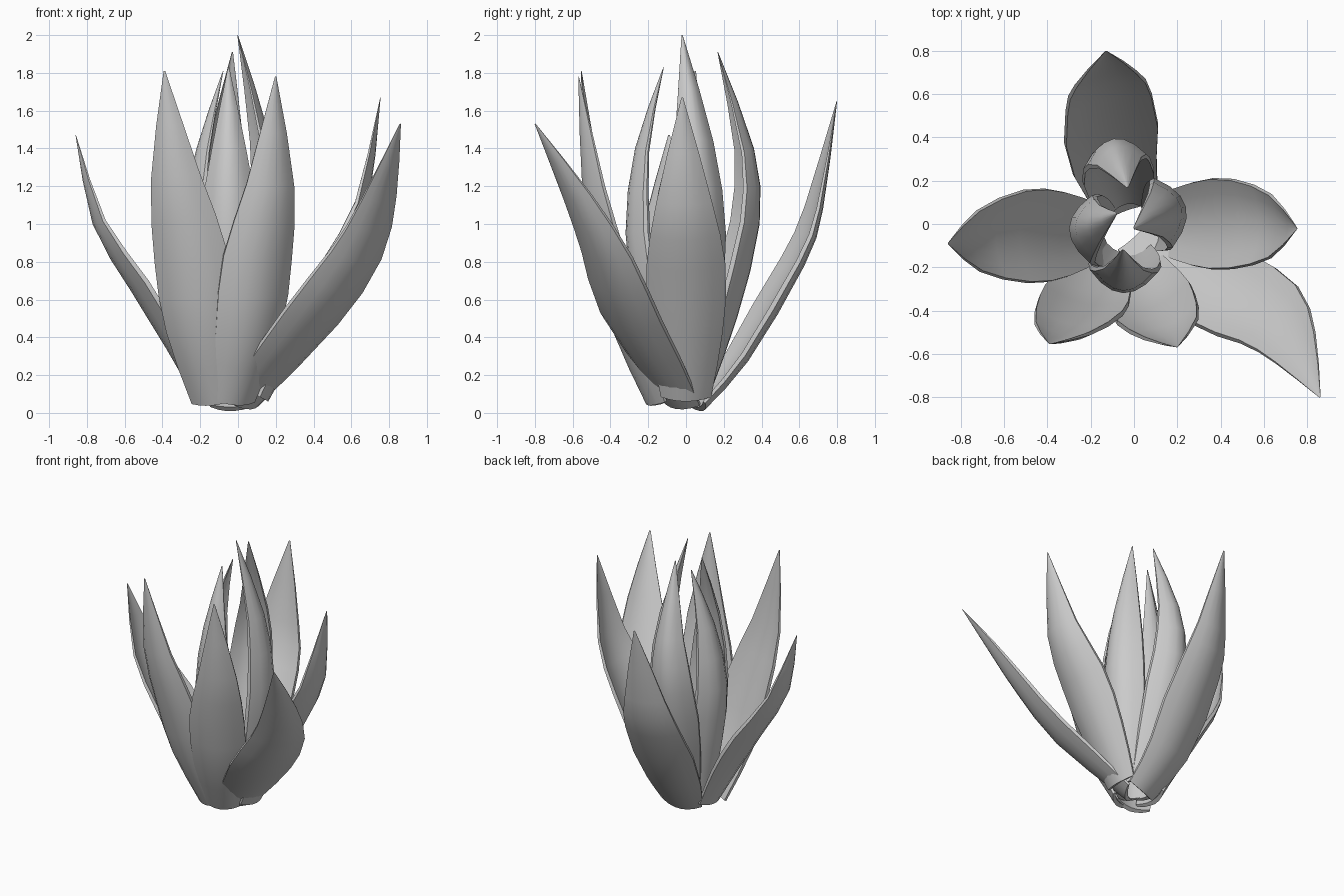
import bpy, math
from mathutils import Vector

if "Cube" in bpy.data.objects:
    bpy.data.objects.remove(bpy.data.objects["Cube"])

SUB = 2        # rings per spine span
COLS = 6       # strips across a leaf


def spline(pts):
    """Catmull-Rom points through the leaf's outer midline."""
    p = [Vector(q) for q in pts]
    p = [2 * p[0] - p[1]] + p + [2 * p[-1] - p[-2]]
    out = []
    for i in range(1, len(p) - 2):
        a, b, c, d = p[i - 1:i + 3]
        for k in range(SUB):
            t = k / SUB
            out.append(0.5 * (2 * b + (c - a) * t + (2 * a - 5 * b + 4 * c - d) * t * t
                              + (3 * b - a - 3 * c + d) * t ** 3))
    return out + [p[-2]]


def width_at(t):
    """Leaf half-width factor from base (0) to tip (1)."""
    prof = [(0, .62), (.15, .84), (.3, .98), (.42, 1), (.6, .82), (.8, .45), (1, .02)]
    for (t0, w0), (t1, w1) in zip(prof, prof[1:]):
        if t <= t1:
            return w0 + (w1 - w0) * (t - t0) / (t1 - t0)
    return prof[-1][1]


def leaf(name, azimuth, half, depth, pts):
    """Fleshy pointed leaf with a crescent cross-section."""
    sp = spline(pts)
    dist = [0]
    for a, b in zip(sp, sp[1:]):
        dist.append(dist[-1] + (b - a).length)
    az = math.radians(azimuth)
    side = Vector((-math.sin(az), math.cos(az), 0))
    us = [-1 + 2 * i / COLS for i in range(COLS + 1)]
    verts, faces = [], []
    for i, c in enumerate(sp):
        tan = (sp[min(i + 1, len(sp) - 1)] - sp[max(i - 1, 0)]).normalized()
        nrm = side.cross(tan).normalized()       # points away from the centre
        s = tan.cross(nrm).normalized()
        w = width_at(min(dist[i] / dist[-1], 1))
        for u in us:                             # outer face
            verts.append(c + s * u * half * w - nrm * depth * u * u * w)
        for u in reversed(us):                   # inner face
            inn = 0.05 + (depth - 0.025) * u * u
            verts.append(c + s * u * half * .97 * w - nrm * inn * w)
    n = 2 * len(us)
    for r in range(len(sp) - 1):
        for k in range(n):
            k2 = (k + 1) % n
            faces.append((r * n + k, r * n + k2, (r + 1) * n + k2, (r + 1) * n + k))
    top = (len(sp) - 1) * n
    for k in range(COLS):                        # base and tip caps
        q = (k, n - 1 - k, n - 2 - k, k + 1)
        faces.append(q)
        faces.append(tuple(top + j for j in reversed(q)))
    me = bpy.data.meshes.new(name)
    me.from_pydata(verts, [], faces)
    ob = bpy.data.objects.new(name, me)
    bpy.context.collection.objects.link(ob)
    bpy.ops.object.select_all(action='DESELECT')
    ob.select_set(True)
    bpy.context.view_layer.objects.active = ob
    bpy.ops.object.mode_set(mode='EDIT')
    bpy.ops.mesh.select_all(action='SELECT')
    bpy.ops.mesh.normals_make_consistent(inside=False)
    bpy.ops.object.mode_set(mode='OBJECT')
    bpy.ops.object.shade_smooth_by_angle(angle=math.radians(40))


# Outer spreading leaves
leaf("outer_leaf_left", 182, .22, .08,
     [(-.22, -.04, .06), (-.38, -.05, .34), (-.57, -.06, .65), (-.77, -.08, 1.0), (-.86, -.09, 1.47)])
leaf("outer_leaf_front_left", -100, .205, .08,
     [(-.13, -.2, .04), (-.21, -.36, .42), (-.26, -.46, .8), (-.34, -.54, 1.25), (-.39, -.555, 1.81)])
leaf("outer_leaf_front_right", -70, .2, .08,
     [(-.01, -.2, .04), (.08, -.37, .42), (.13, -.47, .8), (.19, -.54, 1.2), (.2, -.57, 1.78)])
leaf("outer_leaf_low_right", -49, .22, .07,
     [(.04, -.05, .02), (.42, -.33, .45), (.66, -.46, .8), (.77, -.6, 1.12), (.86, -.8, 1.53)])
leaf("outer_leaf_right", 0, .215, .08,
     [(.16, 0, .06), (.34, 0, .39), (.53, 0, .75), (.69, -.01, 1.1), (.755, -.02, 1.67)])
leaf("outer_leaf_back", 103, .225, .07,
     [(-.02, .09, .01), (-.1, .32, .27), (-.13, .62, .78), (-.14, .72, 1.08), (-.13, .8, 1.65)])

# Inner upright leaves
leaf("inner_leaf_right", 15, .17, .11,
     [(.14, 0, .08), (.2, .05, .5), (.24, .08, .95), (.17, .06, 1.45), (0, -.02, 2.0)])
leaf("inner_leaf_back", 100, .17, .12,
     [(-.04, .12, .08), (-.08, .27, .5), (-.1, .39, 1.0), (-.08, .36, 1.4), (-.03, .17, 1.91)])
leaf("inner_leaf_front", -92, .17, .11,
     [(-.03, -.17, .08), (-.04, -.26, .5), (-.05, -.32, .95), (-.05, -.27, 1.4), (-.05, -.12, 1.83)])
leaf("inner_leaf_left", 178, .17, .11,
     [(-.17, -.03, .08), (-.25, -.03, .5), (-.3, -.02, .95), (-.22, 0, 1.4), (-.08, .05, 1.81)])
